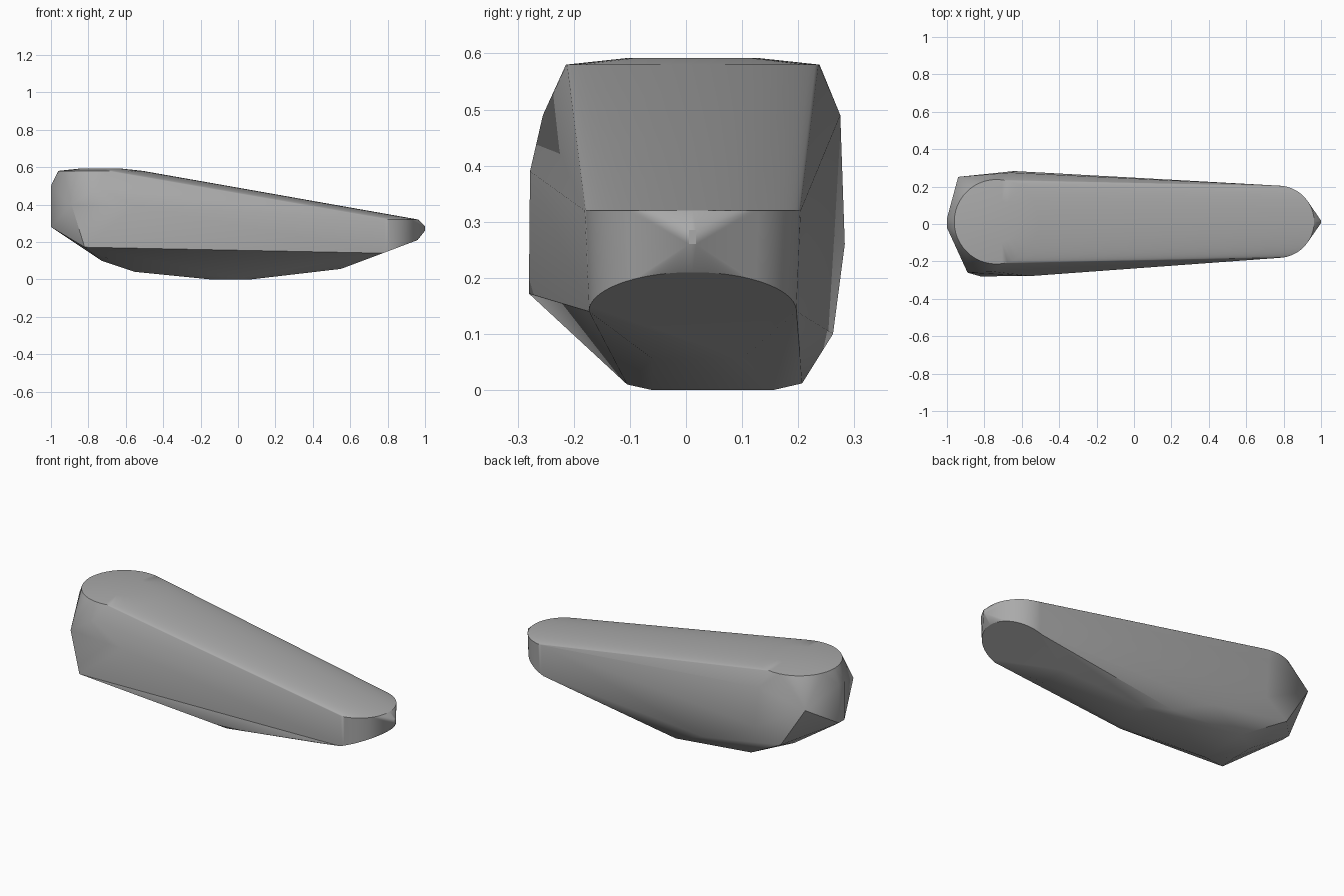
import bpy, bmesh, math

cube = bpy.data.objects.get("Cube")
if cube:
    bpy.data.objects.remove(cube, do_unlink=True)

grey = bpy.data.materials.new("plain grey")
colour = (0.4, 0.4, 0.4, 1)
grey.diffuse_color = colour
grey.use_nodes = True
grey.node_tree.nodes["Principled BSDF"].inputs["Base Color"].default_value = colour


def disc(cx, radius, height, start=0, end=360, steps=48):
    """Points on an arc; height is a number or a function of x."""
    points = []
    for i in range(steps + 1):
        a = math.radians(start + (end - start) * i / steps)
        x = cx + radius * math.cos(a)
        z = height(x) if callable(height) else height
        points.append((x, 0.012 + radius * math.sin(a), z))
    return points


# Rounded rims: tall end, its slight crown, and the low end
points = disc(-0.735, 0.226, 0.58)
points += disc(-0.735, 0.115, 0.592, steps=24)
points += disc(0.77, 0.193, 0.32, -90, 90)
# Lower rim of the low end, cut by the sloping underside
points += disc(0.775, 0.185, lambda x: 0.21 + 0.378 * (x - 0.96), -90, 90)

# Blunt nose on the low end and ridge on the tall end
points += [(1, y, z) for y in (0.005, 0.018) for z in (0.26, 0.285)]
points += [(-1, y, z) for y in (-0.02, 0.03) for z in (0.28, 0.5)]

# Front flank
points += [(-0.82, -0.28, 0.172), (-0.55, -0.278, 0.39), (-0.89, -0.26, 0.4),
           (-0.75, -0.255, 0.49)]
# Back flank
points += [(-0.66, 0.275, 0.49), (-0.64, 0.283, 0.26), (-0.3, 0.262, 0.1),
           (-0.08, 0.207, 0.012), (-0.79, 0.262, 0.185), (-0.94, 0.252, 0.42)]
# Underside
points += [(x, y, 0) for x in (-0.15, 0.07) for y in (-0.06, 0.155)]
points += [(0.55, -0.06, 0.056), (0.55, 0.1, 0.056), (0, -0.105, 0.01),
           (-0.55, -0.09, 0.04), (-0.55, 0.19, 0.05),
           (-0.73, -0.08, 0.1), (-0.73, 0.05, 0.1)]

# Wrap the points in one convex faceted skin
bm = bmesh.new()
for p in points:
    bm.verts.new(p)
bmesh.ops.remove_doubles(bm, verts=bm.verts, dist=0.002)
hull = bmesh.ops.convex_hull(bm, input=bm.verts)
spare = {g for g in hull["geom_interior"] + hull["geom_unused"]
         if isinstance(g, bmesh.types.BMVert)}
bmesh.ops.delete(bm, geom=list(spare), context="VERTS")
bmesh.ops.dissolve_limit(bm, angle_limit=math.radians(0.5),
                         verts=bm.verts, edges=bm.edges)
bmesh.ops.recalc_face_normals(bm, faces=bm.faces)

mesh = bpy.data.meshes.new("tapered_body")
bm.to_mesh(mesh)
bm.free()
mesh.materials.append(grey)
body = bpy.data.objects.new("tapered_body", mesh)
bpy.context.collection.objects.link(body)
bpy.context.view_layer.objects.active = body
body.select_set(True)
bpy.ops.object.shade_smooth_by_angle(angle=math.radians(30))
